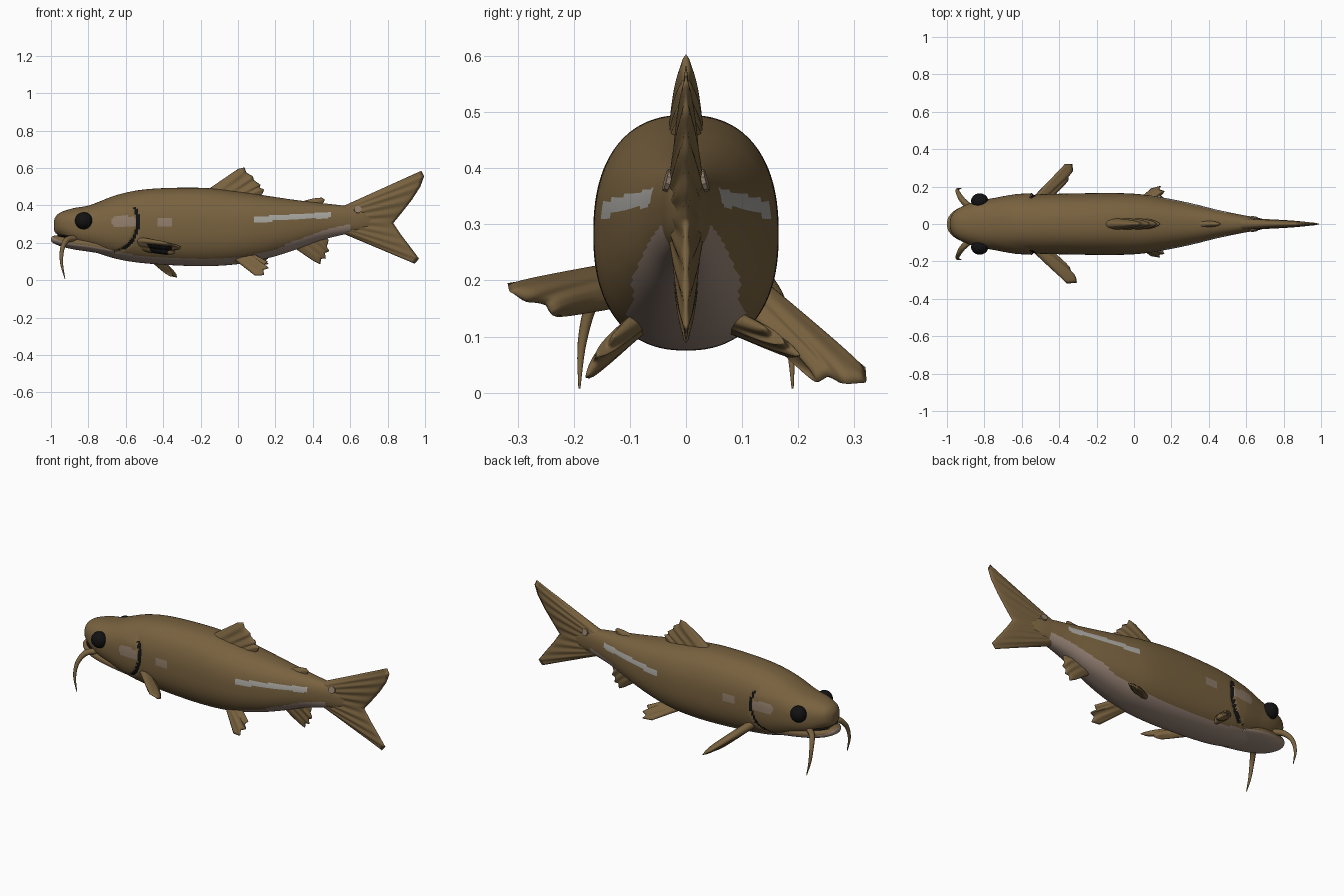
import bpy, bmesh, math
from mathutils import Vector

if "Cube" in bpy.data.objects:
    bpy.data.objects.remove(bpy.data.objects["Cube"])


def material(name, rgb):
    m = bpy.data.materials.new(name)
    m.diffuse_color = (*rgb, 1)
    m.use_nodes = True
    m.node_tree.nodes["Principled BSDF"].inputs["Base Color"].default_value = m.diffuse_color
    return m


BROWN = material("brown skin", (0.19, 0.122, 0.05))
BELLY = material("pale belly", (0.34, 0.25, 0.20))
GREY = material("light grey stripe", (0.40, 0.39, 0.36))
TAUPE = material("taupe patch", (0.28, 0.205, 0.145))
BLACK = material("black", (0.006, 0.006, 0.006))
MATS = [BROWN, BELLY, GREY, TAUPE, BLACK]


def finish(bm, name, mats):
    bmesh.ops.remove_doubles(bm, verts=bm.verts, dist=0.0002)
    bmesh.ops.recalc_face_normals(bm, faces=bm.faces)
    for f in bm.faces:
        f.smooth = True
    me = bpy.data.meshes.new(name)
    bm.to_mesh(me)
    bm.free()
    for m in mats:
        me.materials.append(m)
    ob = bpy.data.objects.new(name, me)
    bpy.context.collection.objects.link(ob)
    return ob


def spline(pts, n):
    """Catmull-Rom samples through tuples, n per span."""
    out = []
    for i in range(len(pts) - 1):
        a, b, c, d = (pts[max(0, min(len(pts) - 1, i + k))] for k in (-1, 0, 1, 2))
        for s in range(n):
            t = s / n
            out.append([0.5 * (2 * q + (r - p) * t + (2 * p - 5 * q + 4 * r - w) * t * t
                               + (3 * q - p - 3 * r + w) * t ** 3)
                        for p, q, r, w in zip(a, b, c, d)])
    out.append(list(pts[-1]))
    return out


def loft(name, stations, n, seg, rule, shape=None):
    """Superelliptic rings along x; stations are x, top, bottom, half width."""
    bm = bmesh.new()
    rows = spline(stations, n)
    rings = []
    for x, top, bot, w in rows:
        ring = []
        for k in range(seg):
            a = 2 * math.pi * k / seg
            s, c = math.sin(a), math.cos(a)
            y = w * math.copysign(abs(s) ** 0.85, s)
            z = (top + bot) / 2 + (top - bot) / 2 * math.copysign(abs(c) ** 0.85, c)
            if shape:
                y = shape(x, y, z)
            ring.append(bm.verts.new((x, y, z)))
        rings.append(ring)
    for i in range(len(rings) - 1):
        for k in range(seg):
            j = (k + 1) % seg
            f = bm.faces.new((rings[i][k], rings[i][j], rings[i + 1][j], rings[i + 1][k]))
            f.material_index = rule(f.calc_center_median(), rows[i][2])
    bm.faces.new(rings[0])
    bm.faces.new(rings[-1])
    return finish(bm, name, MATS)


# Body: gill cover bulge, gill slit, flank patches and pale belly by rule
def gill_radius(x, z):
    return math.hypot(x + 0.70, z - 0.31)


def gill_bulge(x, y, z):
    if -0.75 < x < -0.4 and 0.14 < z < 0.42:
        r = gill_radius(x, z)
        lift = 0.007 * min(1, max(0, (x + 0.75) / 0.12))
        fade = min(1, (0.42 - z) / 0.05, (z - 0.14) / 0.03)
        if r < 0.16:
            return y + math.copysign(lift * fade, y)
        if r < 0.175:
            return y - math.copysign(0.006 * fade, y)
    return y


def body_colour(c, bot):
    x, z = c.x, c.z
    if abs(gill_radius(x, z) - 0.166) < 0.009 and x > -0.64 and 0.165 < z < 0.39:
        return 4
    if 0.09 < x < 0.5 and abs(z - 0.325 - (x - 0.09) * 0.06) < 0.015:
        return 2
    for px, pz, rx, rz in ((-0.61, 0.312, 0.068, 0.031), (-0.39, 0.312, 0.042, 0.02)):
        if (abs(x - px) / rx) ** 3 + (abs(z - pz) / rz) ** 3 < 1:
            return 3
    if x < 0.6 and z < bot + (0.05 if x > 0.25 else 0.038) and x > -0.9:
        return 1
    return 0


loft("body", [
    (-0.985, 0.305, 0.285, 0.006), (-0.978, 0.335, 0.255, 0.04), (-0.95, 0.362, 0.235, 0.075),
    (-0.88, 0.385, 0.19, 0.11), (-0.79, 0.402, 0.158, 0.132), (-0.64, 0.458, 0.112, 0.152),
    (-0.47, 0.488, 0.088, 0.16), (-0.2, 0.494, 0.075, 0.165), (0.0, 0.474, 0.086, 0.162),
    (0.15, 0.452, 0.115, 0.142), (0.3, 0.43, 0.16, 0.112), (0.45, 0.412, 0.215, 0.075),
    (0.58, 0.397, 0.247, 0.048), (0.66, 0.385, 0.26, 0.034), (0.74, 0.34, 0.29, 0.012)],
    18, 112, body_colour, gill_bulge)

# Lower jaw under the mouth slit
loft("lower_jaw", [
    (-1.0, 0.222, 0.212, 0.008), (-0.99, 0.236, 0.2, 0.04), (-0.95, 0.24, 0.182, 0.078),
    (-0.88, 0.236, 0.165, 0.104), (-0.78, 0.225, 0.15, 0.118), (-0.66, 0.2, 0.13, 0.11)],
    8, 48, lambda c, bot: 1 if c.z < bot + 0.028 else 0)
# Dark mouth lining between the snout and jaw
loft("mouth", [(-0.965, 0.243, 0.233, 0.045), (-0.93, 0.245, 0.225, 0.08),
               (-0.88, 0.24, 0.22, 0.1)], 4, 24, lambda c, bot: 4)


def along(pts, u):
    p = u * (len(pts) - 1)
    i = min(int(p), len(pts) - 2)
    return Vector(pts[i]).lerp(Vector(pts[i + 1]), p - i)


def fin(name, root, tip, thick, rays, taper=0.6, rule=None):
    """Lens-section fin between a root line and a tip outline, with ridged rays."""
    bm = bmesh.new()
    nu, nv = rays * 8, 18
    across = along(root, 1) - along(root, 0)
    out = along(tip, 0.5) - along(root, 0.5)
    normal = across.cross(out).normalized()
    for side in (1, -1):
        grid = []
        for i in range(nu + 1):
            u = i / nu
            row = []
            for j in range(nv + 1):
                v = j / nv
                t = thick * math.sqrt(max(0, 1 - (2 * u - 1) ** 4)) * math.sqrt(1 - v ** 6)
                t *= (1 - taper * v) * (1 + 0.22 * v * math.cos(2 * math.pi * rays * u))
                p = along(root, u).lerp(along(tip, u), v) + normal * t * side
                row.append(bm.verts.new(p))
            grid.append(row)
        for i in range(nu):
            for j in range(nv):
                f = bm.faces.new((grid[i][j], grid[i + 1][j], grid[i + 1][j + 1], grid[i][j + 1]))
                if rule and rule(i / nu, j / nv, normal.z * side):
                    f.material_index = 1
    return finish(bm, name, [BROWN, BLACK])


def flat(*xz):
    return [(x, 0, z) for x, z in xz]


# Fins on the centre line
fin("tail_fin", flat((0.56, 0.25), (0.56, 0.395)),
    flat((0.945, 0.088), (0.968, 0.115), (0.92, 0.18), (0.87, 0.245), (0.83, 0.305), (0.875, 0.36),
         (0.93, 0.43), (0.975, 0.5), (0.995, 0.555), (0.98, 0.585)), 0.034, 9, 0.7)
fin("dorsal_fin", flat((-0.19, 0.465), (0.11, 0.44)),
    flat((0.0, 0.595), (0.035, 0.603), (0.045, 0.575), (0.08, 0.555), (0.085, 0.535),
         (0.12, 0.51), (0.115, 0.495), (0.14, 0.485), (0.13, 0.46)), 0.034, 5)
fin("adipose_fin", flat((0.28, 0.405), (0.44, 0.39)),
    flat((0.4, 0.437), (0.45, 0.442), (0.465, 0.43), (0.455, 0.412)), 0.022, 2)
fin("anal_fin", flat((0.26, 0.2), (0.46, 0.24)),
    flat((0.4, 0.105), (0.44, 0.085), (0.445, 0.115), (0.47, 0.115), (0.465, 0.145),
         (0.488, 0.155), (0.475, 0.18), (0.485, 0.215)), 0.024, 4)

# Paired fins, posed differently on each side
fin("left_pectoral_fin", [(-0.56, -0.12, 0.23), (-0.47, -0.12, 0.155)],
    [(-0.36, -0.318, 0.195), (-0.305, -0.315, 0.18), (-0.31, -0.285, 0.165),
     (-0.34, -0.25, 0.16), (-0.34, -0.24, 0.14), (-0.37, -0.23, 0.137)], 0.024, 3, 0.3,
    lambda u, v, nz: nz < 0 and 0.15 < u < 0.85 and 0.25 < v < 0.8)
fin("right_pectoral_fin", [(-0.56, 0.12, 0.21), (-0.46, 0.11, 0.13)],
    [(-0.37, 0.32, 0.045), (-0.33, 0.322, 0.018), (-0.325, 0.285, 0.015),
     (-0.35, 0.255, 0.03), (-0.35, 0.235, 0.018), (-0.38, 0.22, 0.04)], 0.024, 3, 0.3)
fin("left_pelvic_fin", [(-0.04, -0.07, 0.125), (0.08, -0.08, 0.14)],
    [(0.09, -0.172, 0.025), (0.14, -0.18, 0.027), (0.135, -0.165, 0.055),
     (0.165, -0.16, 0.065), (0.14, -0.14, 0.08), (0.16, -0.13, 0.1)], 0.018, 3, 0.35)
fin("right_pelvic_fin", [(-0.04, 0.07, 0.12), (0.08, 0.08, 0.14)],
    [(0.09, 0.19, 0.062), (0.145, 0.205, 0.065), (0.135, 0.185, 0.08),
     (0.165, 0.175, 0.088), (0.14, 0.155, 0.1), (0.16, 0.14, 0.115)], 0.018, 3, 0.35)

for s, label in ((-1, "left"), (1, "right")):
    # Eyes
    bpy.ops.mesh.primitive_uv_sphere_add(segments=32, ring_count=20, radius=1,
                                         location=(-0.825, s * 0.122, 0.318))
    eye = bpy.context.object
    eye.name = label + "_eye"
    eye.scale = (0.046, 0.042, 0.046)
    eye.data.materials.append(BLACK)
    bpy.ops.object.shade_smooth()

    # Whisker barbels: tapered tubes drooping from the mouth corners
    cu = bpy.data.curves.new(label + "_barbel", "CURVE")
    cu.dimensions = "3D"
    cu.bevel_depth = 0.016
    cu.bevel_resolution = 4
    sp = cu.splines.new("POLY")
    path = spline([(-0.87, 0.085, 0.225, 1.1), (-0.915, 0.125, 0.215, 1), (-0.94, 0.165, 0.165, 0.75),
                   (-0.943, 0.185, 0.09, 0.5), (-0.925, 0.19, 0.008, 0.12)], 6)
    sp.points.add(len(path) - 1)
    for p, (x, y, z, r) in zip(sp.points, path):
        p.co = (x, s * y, z, 1)
        p.radius = r
    sp.use_smooth = True
    cu.use_fill_caps = True
    cu.materials.append(BROWN)
    bpy.context.collection.objects.link(bpy.data.objects.new(label + "_barbel", cu))

    # Small patch at the tail root
    bpy.ops.mesh.primitive_cylinder_add(vertices=10, radius=0.02, depth=0.008,
                                        location=(0.64, s * 0.033, 0.378),
                                        rotation=(math.pi / 2 + s * 0.25, 0, -s * 0.12))
    bpy.context.object.name = label + "_tail_patch"
    bpy.context.object.data.materials.append(TAUPE)
